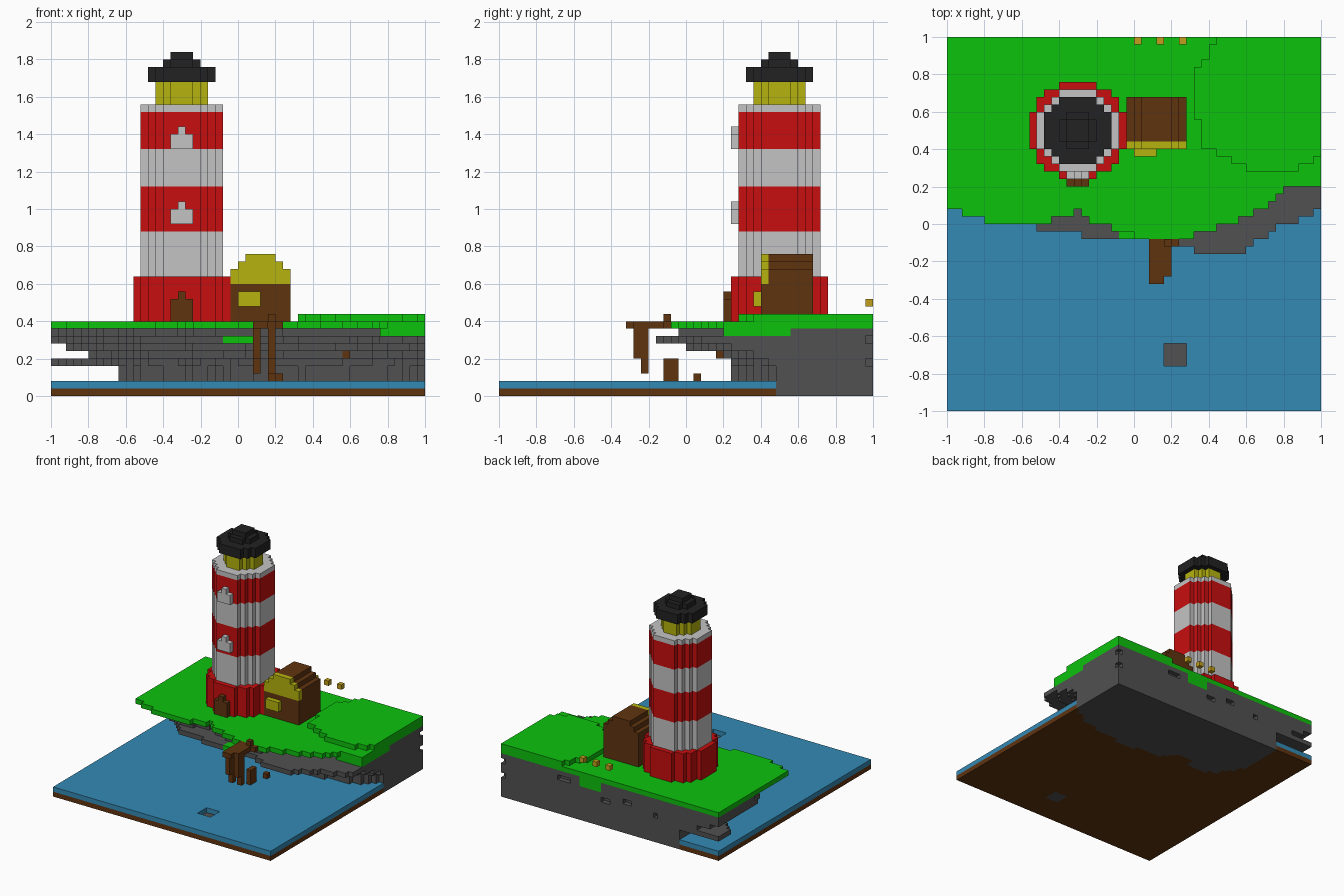
import bpy, bmesh, math

if "Cube" in bpy.data.objects:
    bpy.data.objects.remove(bpy.data.objects["Cube"])

V = 0.04   # edge of one block
N = 50     # blocks per side of the base


def lin(c):
    c /= 255
    return c / 12.92 if c <= 0.04045 else ((c + 0.055) / 1.055) ** 2.4


def material(name, rgb):
    m = bpy.data.materials.new(name)
    col = tuple(lin(c) for c in rgb) + (1.0,)
    m.diffuse_color = col
    m.use_nodes = True
    b = m.node_tree.nodes["Principled BSDF"]
    b.inputs["Base Color"].default_value = col
    b.inputs["Roughness"].default_value = 0.9
    return m


RED = material("red paint", (200, 14, 14))
WHITE = material("white paint", (196, 196, 196))
GREEN = material("grass green", (13, 194, 13))
BLUE = material("sea blue", (52, 138, 181))
GREY = material("rock grey", (81, 81, 81))
BROWN = material("wood brown", (96, 52, 16))
YELLOW = material("lamp yellow", (182, 180, 14))
BLACK = material("roof black", (34, 34, 34))
FLOWER = material("flower yellow", (196, 160, 28))

SIDES = [((1, 0, 0), [(1, 0, 0), (1, 1, 0), (1, 1, 1), (1, 0, 1)]),
         ((-1, 0, 0), [(0, 0, 0), (0, 0, 1), (0, 1, 1), (0, 1, 0)]),
         ((0, 1, 0), [(0, 1, 0), (0, 1, 1), (1, 1, 1), (1, 1, 0)]),
         ((0, -1, 0), [(0, 0, 0), (1, 0, 0), (1, 0, 1), (0, 0, 1)]),
         ((0, 0, 1), [(0, 0, 1), (1, 0, 1), (1, 1, 1), (0, 1, 1)]),
         ((0, 0, -1), [(0, 0, 0), (0, 1, 0), (1, 1, 0), (1, 0, 0)])]


def build(name, cells, mats, rule=lambda i, j, k: 0):
    """Outer skin of a set of blocks; rule picks the material per block."""
    bm = bmesh.new()
    verts = {}
    for c in sorted(cells):
        for d, corners in SIDES:
            if tuple(a + b for a, b in zip(c, d)) in cells:
                continue
            ring = []
            for q in corners:
                p = tuple(a + b for a, b in zip(c, q))
                if p not in verts:
                    verts[p] = bm.verts.new((p[0] * V - 1, p[1] * V - 1, p[2] * V))
                ring.append(verts[p])
            bm.faces.new(ring).material_index = rule(*c)
    me = bpy.data.meshes.new(name)
    bm.to_mesh(me)
    bm.free()
    for m in mats:
        me.materials.append(m)
    ob = bpy.data.objects.new(name, me)
    bpy.context.collection.objects.link(ob)
    return ob


def box(x0, x1, y0, y1, z0, z1):
    i0, i1, j0, j1 = (round((v + 1) / V) for v in (x0, x1, y0, y1))
    k0, k1 = round(z0 / V), round(z1 / V)
    return {(i, j, k) for i in range(i0, i1) for j in range(j0, j1) for k in range(k0, k1)}


def disc(r2, z0, z1, ci=17, cj=37):
    """Round layer of blocks about the tower axis."""
    r = int(math.sqrt(r2))
    return {(ci + a, cj + b, k) for a in range(-r, r + 1) for b in range(-r, r + 1)
            if a * a + b * b <= r2 for k in range(round(z0 / V), round(z1 / V))}


def lerp(pts, x):
    for (xa, ya), (xb, yb) in zip(pts, pts[1:]):
        if x <= xb:
            return ya + (yb - ya) * max(0, x - xa) / (xb - xa)
    return pts[-1][1]


def step(pts, x):
    """Value of the last step that starts at or before x."""
    return [y for xs, y in pts if xs <= x][-1]


# Shorelines: front edge in y along x
GRASS = [(-1, .08), (-.92, .04), (-.8, 0), (-.44, .04), (-.36, .04), (-.33, .08), (-.28, .04),
         (-.24, 0), (-.12, -.04), (0, -.08), (.32, -.04), (.44, 0), (.56, .04), (.64, .08),
         (.72, .12), (.76, .16), (.8, .2)]
LEDGE = [(-1, .5), (-.8, .2), (-.6, .06), (-.5, -.04), (-.29, -.04), (-.27, -.08), (-.08, -.08),
         (0, -.04), (.2, -.08), (.3, -.12), (.37, -.16), (.56, -.16), (.66, -.1), (.76, -.02),
         (.9, .02), (1, .1)]
FOOT = [(-1, .9), (-.64, .62), (-.5, .4), (-.3, .34), (-.2, .44), (-.12, .46), (0, .34),
        (.34, .28), (.8, .36), (1, .5)]
SPREAD = [0, .03, .06, .06, .12, .3, .62, 1]          # overhang per layer
WEST = [-.64, -.64, -.64, -.64, -1, -.8, -.92, -1, -1]  # left end per layer


def rock_front(x, k):
    if k == 8:
        return .4 if .24 < x < .76 else max(lerp(LEDGE, x), step(GRASS, x)) + .04
    t = SPREAD[k]
    return lerp(FOOT, x) * (1 - t) + lerp(LEDGE, x) * t


def columns(front, k, west=-1):
    out = set()
    for i in range(N):
        x = (i + .5) * V - 1
        if x > west:
            out |= {(i, j, k) for j in range(max(0, round((front(x) + 1) / V)), N)}
    return out


# Overhanging cliff
rock = set()
for k in range(9):
    rock |= columns(lambda x: rock_front(x, k), k, WEST[k])
# Small hollows in the back wall and the back corner
for hollow in ((.36, .48, .28, .32), (0, .08, .2, .24), (-.2, -.12, .24, .28),
               (-.44, -.4, .2, .24)):
    rock -= box(hollow[0], hollow[1], .96, 1, hollow[2], hollow[3])
rock -= box(.96, 1, .96, 1, .16, .2) | box(.96, 1, .96, 1, .28, .32)

# Grass skirts hanging over the rock
skirt = box(.76, 1, .2, .56, .32, .36) | box(-.08, .08, -.08, .04, .28, .32)
skirt |= box(.08, .28, .96, 1, .28, .36)
rock -= skirt
build("cliff", rock, [GREY])

# Sea bed and water around the cliff, with a sunken stone
stone = box(.16, .28, -.76, -.64, 0, .04)
pit = stone | box(.16, .28, -.76, -.64, .04, .08)
build("sea_bed", box(-1, 1, -1, 1, 0, .04) - rock - pit, [BROWN])
build("water", box(-1, 1, -1, 1, .04, .08) - rock - pit, [BLUE])
build("sunken_stone", stone, [GREY])

# Grass plateau and the low hill at the back right
grass = columns(lambda x: step(GRASS, x), 9) | skirt
HILL_WEST = [(.28, .6), (.32, .48), (.36, .4), (.4, .36), (.56, .32), (.84, .36), (.88, .4),
             (.96, .44)]
HILL_FRONT = [(.32, .56), (.36, .4), (.44, .36), (.52, .32), (.6, .28), (.88, .32), (.96, .36)]
for (i, j, k) in box(.32, 1, .28, 1, .4, .44):
    x, y = (i + .5) * V - 1, (j + .5) * V - 1
    if y > step(HILL_FRONT, x) and x > step(HILL_WEST, y):
        grass.add((i, j, k))
build("grass", grass, [GREEN])

# Tower: wide foot, striped shaft, lamp room, stepped roof
build("tower_foot", disc(42, .4, .64), [RED])
build("tower_shaft", disc(30, .64, 1.56), [WHITE, RED],
      lambda i, j, k: int(22 <= k < 28 or 33 <= k < 38))
build("lamp_room", disc(11, 1.56, 1.68), [YELLOW])
build("tower_roof", disc(20, 1.68, 1.76) | disc(5, 1.76, 1.8) | disc(2, 1.8, 1.84), [BLACK])


# Pointed door and windows on the tower front
def pointed(x, y, z, h):
    return box(x - .06, x + .06, y, y + V, z, z + h) | box(x - .02, x + .02, y, y + V, z + h, z + h + V)


build("tower_door", pointed(-.3, .2, .4, .12), [BROWN])
for n, z in (("lower", .92), ("upper", 1.32)):
    build(n + "_window", pointed(-.3, .24, z, .08), [WHITE])

# Hut with arched roof and a yellow gable
hut = box(-.04, .28, .4, .68, .4, .68) | box(0, .24, .4, .68, .68, .72) | box(.04, .2, .4, .68, .72, .76)
build("hut", hut, [BROWN, YELLOW], lambda i, j, k: int(j == 35 and k >= 15))
build("hut_window", box(0, .12, .36, .4, .48, .56), [YELLOW])

# Flowers along the back edge
for n, x in enumerate((0, .12, .24)):
    build("flower_%d" % (n + 1), box(x, x + V, .96, 1, .48, .52), [FLOWER])

# Broken jetty
build("jetty_deck", box(.08, .2, -.28, -.08, .36, .4) | box(.08, .16, -.32, -.28, .36, .4)
      | box(.2, .24, -.12, -.08, .36, .4) | box(.16, .2, -.12, -.08, .4, .44), [BROWN])
for n, x in (("left", .16), ("right", .08)):
    build(n + "_jetty_post", box(x, x + V, -.28, -.2, .2, .36) | box(x, x + V, -.24, -.2, .12, .2), [BROWN])
build("jetty_stump", box(.16, .2, -.12, -.04, .08, .2), [BROWN])
build("small_stump", box(.2, .24, .04, .08, .08, .12), [BROWN])
build("driftwood", box(.56, .6, .16, .2, .2, .24), [BROWN])
